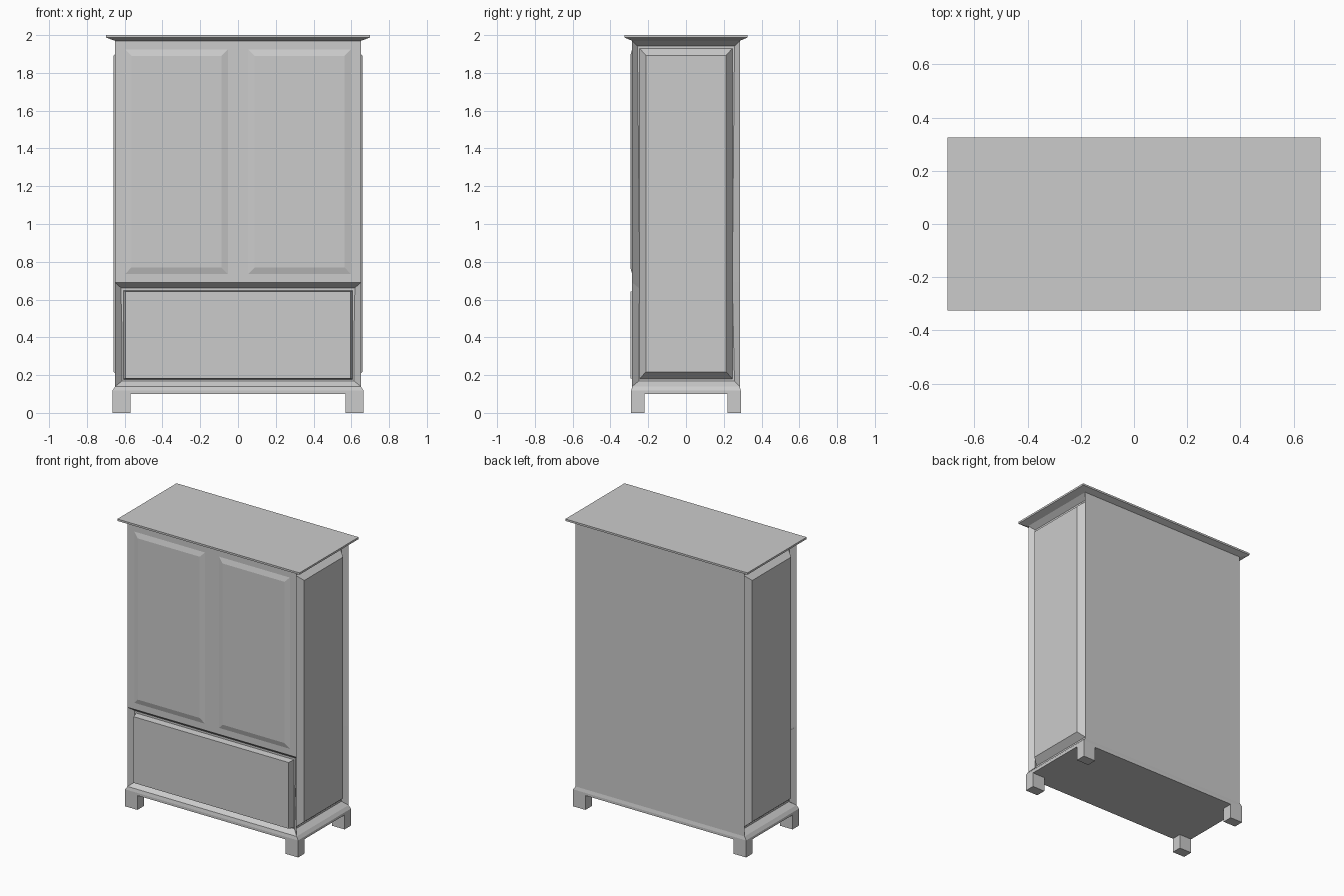
import bpy, bmesh
from math import radians
from mathutils import Matrix, Vector

if "Cube" in bpy.data.objects:
    bpy.data.objects.remove(bpy.data.objects["Cube"])


def loft(name, rings, loc=(0, 0, 0), turn=None, edit=None):
    """Stack rectangles (half width, half depth, height) into a closed solid.
    turn=None keeps local z up; otherwise local z faces the front, turned about z."""
    bm = bmesh.new()
    loops = [[bm.verts.new((sx * w, sy * d, h))
              for sx, sy in ((-1, -1), (1, -1), (1, 1), (-1, 1))]
             for w, d, h in rings]
    bm.faces.new(loops[0][::-1])
    bm.faces.new(loops[-1])
    for a, b in zip(loops, loops[1:]):
        for i in range(4):
            j = (i + 1) % 4
            bm.faces.new((a[i], a[j], b[j], b[i]))
    bm.normal_update()
    if edit:
        edit(bm)
    mesh = bpy.data.meshes.new(name)
    bm.to_mesh(mesh)
    bm.free()
    ob = bpy.data.objects.new(name, mesh)
    m = Matrix.Translation(loc)
    if turn is not None:
        m = m @ Matrix.Rotation(radians(turn), 4, 'Z') @ Matrix.Rotation(radians(90), 4, 'X')
    ob.matrix_world = m
    bpy.context.collection.objects.link(ob)
    return ob


def recess(bm):
    """Sink mitred recesses into both sides and the lower front."""
    # sides become single faces, so only front and back keep the split line
    mid = [e for e in bm.edges if abs(e.verts[0].co.z - 0.69) < 1e-4
           and abs(e.verts[1].co.z - 0.69) < 1e-4
           and abs(e.verts[0].co.x - e.verts[1].co.x) < 1e-4]
    bmesh.ops.dissolve_edges(bm, edges=mid)
    bm.normal_update()
    faces = [f for f in bm.faces if abs(f.normal.x) > 0.9
             or (f.normal.y < -0.9 and f.calc_center_median().z < 0.6)]
    for f in faces:
        bmesh.ops.inset_individual(bm, faces=[f], thickness=0.04, depth=-0.035)


# carcass
loft("carcass", [(0.65, 0.285, 0.14), (0.65, 0.285, 0.69), (0.65, 0.285, 1.97)], edit=recess)

# cornice and plinth mouldings
loft("cornice", [(0.65, 0.285, 1.97), (0.70, 0.325, 1.987), (0.70, 0.325, 2.0)])
loft("plinth", [(0.665, 0.29, 0.10), (0.665, 0.29, 0.118), (0.65, 0.285, 0.14)])

# feet
for sx, nx in ((-1, "left"), (1, "right")):
    for sy, ny in ((-1, "front"), (1, "back")):
        loft(f"{ny}_{nx}_foot", [(0.0475, 0.035, 0), (0.0475, 0.035, 0.10)],
             (sx * 0.6175, sy * 0.255, 0))

# raised door and side panels
for s, n in ((-1, "left"), (1, "right")):
    loft(f"{n}_door_panel", [(0.272, 0.595, 0), (0.238, 0.56, 0.01)],
         (s * 0.326, -0.285, 1.33), 0)
    loft(f"{n}_side_panel", [(0.245, 0.875, 0), (0.213, 0.838, 0.043)],
         (s * 0.615, 0, 1.055), s * 90)

# drawer front
loft("drawer_front", [(0.607, 0.235, 0), (0.596, 0.23, 0.045)], (0, -0.25, 0.413), 0)
